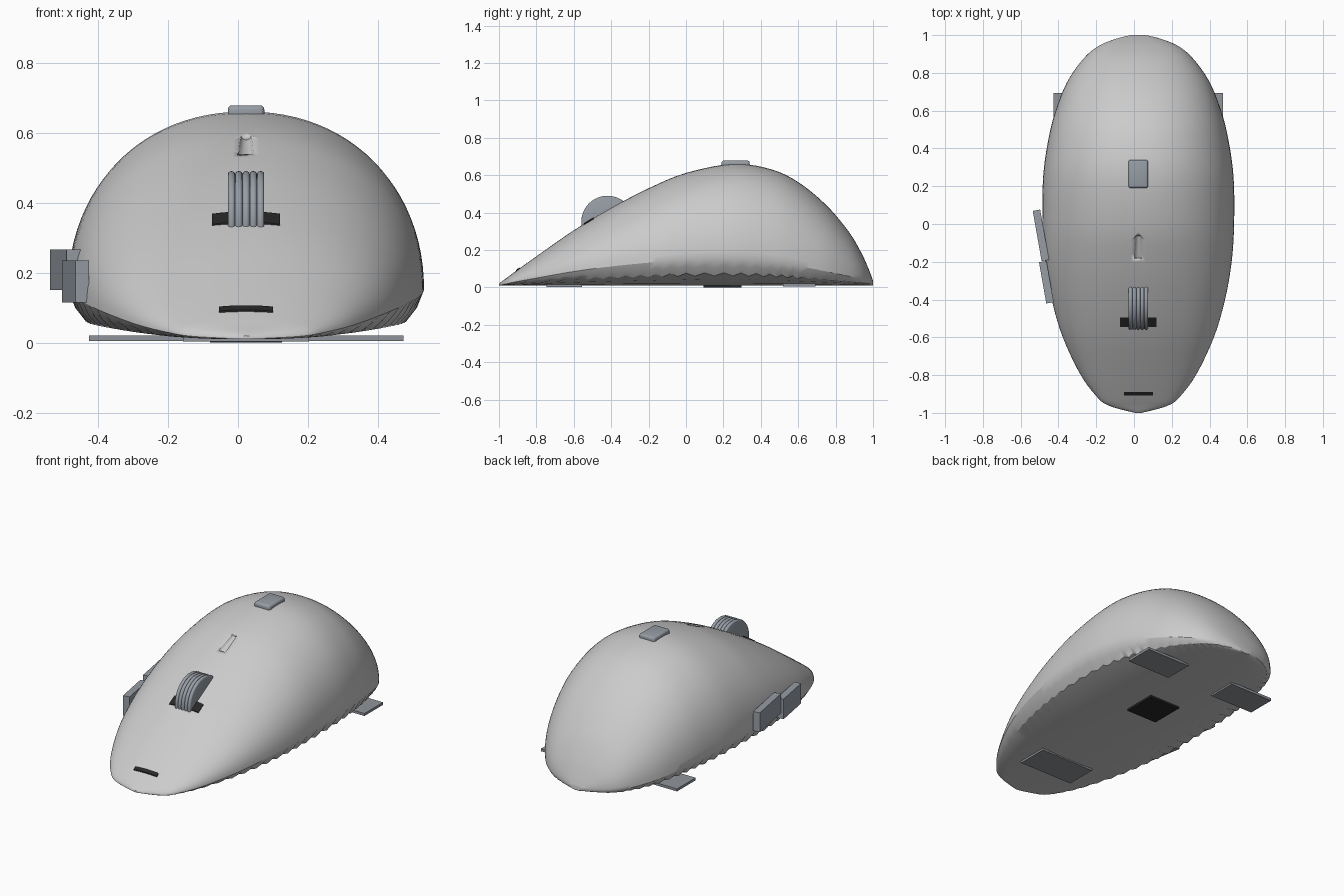
import bpy, bmesh, math

if "Cube" in bpy.data.objects:
    bpy.data.objects.remove(bpy.data.objects["Cube"])

CX = 0.023  # the shell's own centre line


def mat(name, c):
    m = bpy.data.materials.new(name)
    m.diffuse_color = (*c, 1)
    m.use_nodes = True
    m.node_tree.nodes["Principled BSDF"].inputs["Base Color"].default_value = m.diffuse_color
    return m


LIGHT = mat("shell_white", (0.98, 0.98, 0.98))
GREY = mat("button_grey", (0.31, 0.34, 0.38))
DARK = mat("foot_grey", (0.28, 0.3, 0.33))
BLACK = mat("black", (0.02, 0.02, 0.02))

# shell stations: y, half width, top height, rim height
ST = [(-1, .015, .02, .012), (-.985, .08, .032, .014), (-.96, .16, .05, .019),
      (-.92, .215, .08, .028), (-.8, .305, .166, .05), (-.6, .4, .305, .085),
      (-.4, .459, .425, .112), (-.2, .494, .53, .132), (0, .507, .612, .148),
      (.25, .504, .66, .152), (.45, .476, .633, .138), (.6, .438, .563, .115),
      (.75, .378, .44, .085), (.87, .295, .298, .06), (.94, .215, .18, .045),
      (.98, .12, .09, .035), (1, .04, .035, .03)]


def spline(t):
    i = min(int(t), len(ST) - 2)
    f = t - i
    p = [ST[max(0, min(len(ST) - 1, i + k))] for k in (-1, 0, 1, 2)]
    return [0.5 * (2 * b + (c - a) * f + (2 * a - 5 * b + 4 * c - d) * f * f
                   + (3 * b - a - 3 * c + d) * f ** 3) for a, b, c, d in zip(*p)]


def make(name, bm, m, smooth=None):
    bmesh.ops.recalc_face_normals(bm, faces=bm.faces)
    me = bpy.data.meshes.new(name)
    bm.to_mesh(me)
    bm.free()
    ob = bpy.data.objects.new(name, me)
    bpy.context.collection.objects.link(ob)
    me.materials.append(m)
    if smooth:
        bpy.ops.object.select_all(action='DESELECT')
        ob.select_set(True)
        bpy.context.view_layer.objects.active = ob
        bpy.ops.object.shade_smooth_by_angle(angle=math.radians(smooth))
    return ob


def skin(bm, rings, closed=True):
    n = len(rings[0])
    for a, b in zip(rings, rings[1:]):
        for i in range(n if closed else n - 1):
            j = (i + 1) % n
            bm.faces.new((a[i], a[j], b[j], b[i]))


def box(name, loc, size, m, rot=0, bevel=0):
    bm = bmesh.new()
    bmesh.ops.create_cube(bm, size=1)
    bmesh.ops.scale(bm, vec=size, verts=bm.verts)
    if bevel:
        bmesh.ops.bevel(bm, geom=bm.edges[:], offset=bevel, segments=3,
                        profile=0.5, affect='EDGES')
    ob = make(name, bm, m, 30 if bevel else None)
    ob.location = loc
    ob.rotation_euler.z = math.radians(rot)
    return ob


# shell: lofted dome, wrinkled skirt below the rim, shallow curved base
UNDER = [(.96, .7), (.9, .42), (.72, .22), (.45, .07), (.2, .01)]
bm = bmesh.new()
rings, M, SUB = [], 48, 5
for k in range((len(ST) - 1) * SUB + 1):
    y, w, top, rim = spline(k / SUB)
    pts = []
    for i in range(M + 1):
        a = math.pi * i / M
        c, s = math.cos(a), max(0, math.sin(a))
        x = math.copysign(abs(c) ** 0.94, c) * w
        pts.append((CX + x, y, rim + (top - rim) * s ** 0.94))
    wave = .06 * (-1) ** k
    left = [(CX - s * w, y, .01 + (rim - .01) * (f + (wave if s > .8 else 0)))
            for s, f in UNDER]
    pts += left + [(2 * CX - x, yy, z) for x, yy, z in reversed(left)]
    rings.append([bm.verts.new(p) for p in pts])
skin(bm, rings)
bm.faces.new(rings[0])
bm.faces.new(rings[-1])
shell = make("shell", bm, LIGHT, 30)

# small teardrop dent behind the wheel
bm = bmesh.new()
bmesh.ops.create_cone(bm, cap_ends=True, segments=24, radius1=.026, radius2=.014, depth=.13)
dent = make("dent_cutter", bm, LIGHT, 40)
dent.location = (CX, -.125, .572)
dent.rotation_euler.x = math.radians(-72)
dent.hide_render = True
dent.hide_set(True)
mod = shell.modifiers.new("dent", 'BOOLEAN')
mod.operation, mod.object, mod.solver = 'DIFFERENCE', dent, 'EXACT'


# dark strips that follow the shell surface
def surface(x, y):
    t = next(t / 200 for t in range(200 * len(ST)) if spline(t / 200)[0] >= y)
    _, w, top, rim = spline(t)
    return rim + (top - rim) * math.sqrt(max(0, 1 - (x / w) ** 2))


def strip(name, y0, y1, half, lift):
    bm = bmesh.new()
    rings = []
    for i in range(13):
        x = half * (i / 6 - 1)
        rings.append([bm.verts.new((CX + x, y, surface(x, y) + d))
                      for y, d in ((y0, -.02), (y1, -.02), (y1, lift), (y0, lift))])
    skin(bm, rings)
    bm.faces.new(rings[0])
    bm.faces.new(rings[-1])
    make(name, bm, BLACK)


strip("wheel_slot", -.545, -.495, .097, .005)
strip("front_slot", -.908, -.89, .077, .005)

# scroll wheel with five rounded ridges
prof = [(-.052, .02)]
for k in range(5):
    for j in range(7):
        a = math.pi * j / 6
        prof.append((-.0416 + .0208 * k - .0102 * math.cos(a), .132 + .008 * math.sin(a)))
prof.append((.052, .02))
bm = bmesh.new()
rings = []
N = 48
for k in range(N):
    a = 2 * math.pi * k / N
    rings.append([bm.verts.new((x, r * math.cos(a), r * math.sin(a))) for x, r in prof])
skin(bm, rings + rings[:1], closed=False)
wheel = make("scroll_wheel", bm, GREY, 40)
wheel.location = (CX, -.42, .35)

# buttons
box("top_button", (CX, .265, .658), (.104, .15, .04), GREY, bevel=.012)
box("rear_side_button", (-.493, -.06, .208), (.04, .27, .115), GREY, rot=10)
box("front_side_button", (-.464, -.308, .175), (.04, .222, .12), GREY, rot=10)

# feet and sensor window
for side, s in (("left", -1), ("right", 1)):
    box(side + "_rear_foot", (CX + s * .304, .605, .0125), (.29, .175, .015), DARK)
box("front_foot", (CX, -.65, .009), (.36, .19, .012), DARK)
box("sensor_window", (CX, .195, .006), (.205, .205, .012), BLACK)
